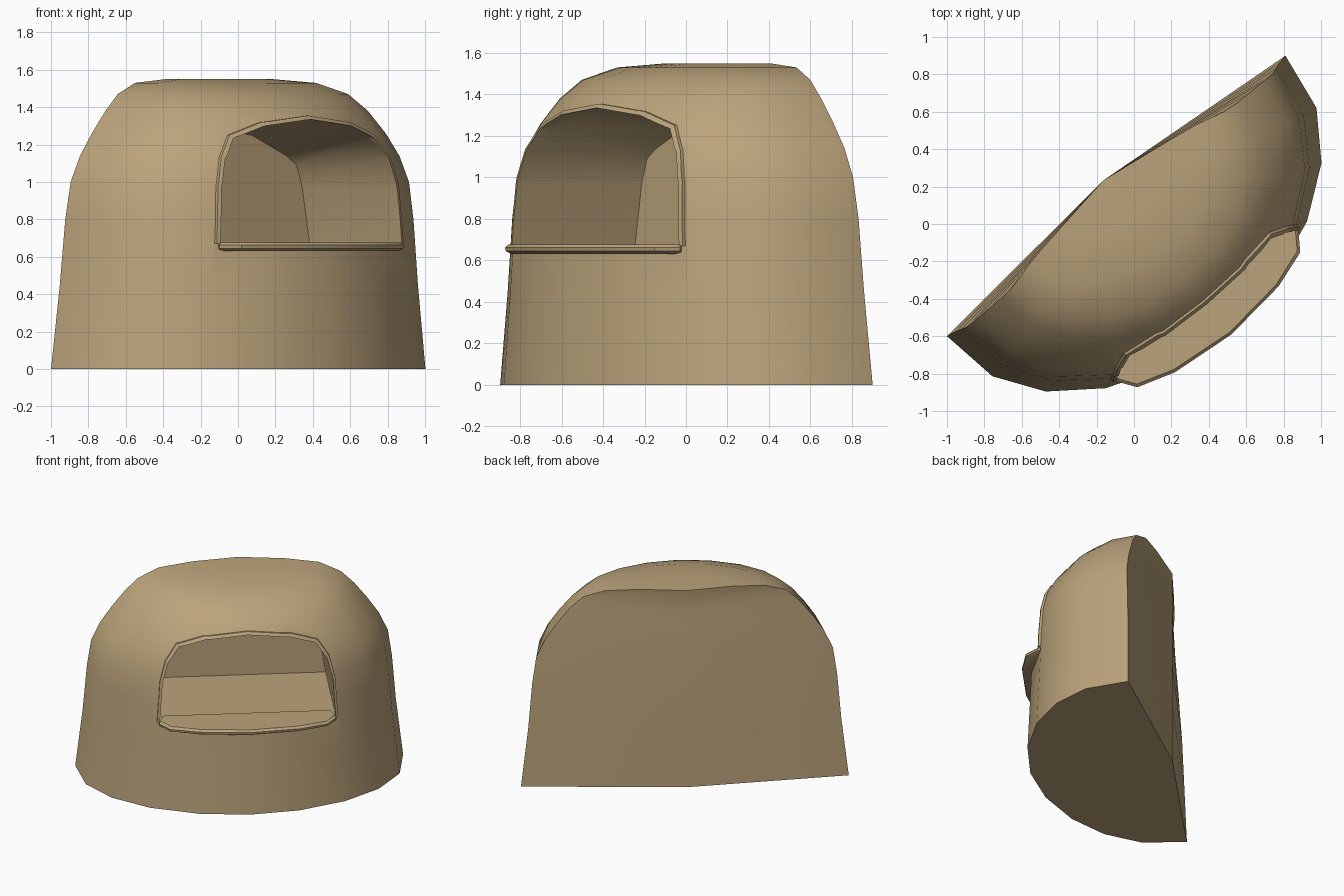
import bpy, bmesh, math
from mathutils import Vector

if "Cube" in bpy.data.objects:
    bpy.data.objects.remove(bpy.data.objects["Cube"])

# Local frame: u runs along the flat back wall, v points out through the opening
U, V, O = Vector((0.77, 0.638, 0)), Vector((0.638, -0.77, 0)), Vector((-0.095, 0.15, 0))

def P(u, v, z):
    return O + U * u + V * v + Vector((0, 0, z))

clay = bpy.data.materials.new("tan_clay")
clay.diffuse_color = (0.50, 0.37, 0.20, 1)
clay.use_nodes = True
clay.node_tree.nodes["Principled BSDF"].inputs["Base Color"].default_value = clay.diffuse_color

def loft(name, rings):
    """Closed solid from equal-length rings of (u, v, z)."""
    bm = bmesh.new()
    vs = [[bm.verts.new(P(*p)) for p in r] for r in rings]
    n = len(vs[0])
    for a, b in zip(vs, vs[1:]):
        for i in range(n):
            j = (i + 1) % n
            bm.faces.new((a[i], a[j], b[j], b[i]))
    bm.faces.new(vs[0])
    bm.faces.new(vs[-1])
    bmesh.ops.recalc_face_normals(bm, faces=bm.faces)
    me = bpy.data.meshes.new(name)
    bm.to_mesh(me)
    bm.free()
    me.materials.append(clay)
    ob = bpy.data.objects.new(name, me)
    bpy.context.collection.objects.link(ob)
    return ob

def mirrored(half):
    """Half profile starting at the edge and ending on the centre line."""
    return [(-p[0],) + tuple(p[1:]) for p in half] + list(half[-2::-1])

# Domed body: half-oval footprint shrinking with height
foot = mirrored([(1.175, 0), (1.125, .32), (.957, .565), (.70, .755), (.36, .885), (0, .93)])
# z, scale along u, scale along v, v of the wall ends
levels = [(0, 1, 1, 0), (.45, .955, .98, .01), (.8, .93, .965, .02), (1.0, .905, .95, .03),
          (1.14, .85, .92, .03), (1.26, .78, .86, .03), (1.38, .70, .76, .03),
          (1.47, .62, .63, .02), (1.53, .49, .42, -.02), (1.55, .28, .17, -.06)]

def dome(name, grow):
    rings = []
    for z, su, sv, lean in levels:
        r = [(u * su * grow, v * sv * grow if v > 0 else lean, z) for u, v in foot]
        rings.append(r + [(0, -.108, z)])
    return loft(name, rings)

body = dome("hollow_body", 1)

# Arched opening: front and back outlines of the niche
front = mirrored([(.63, .67), (.61, .97), (.57, 1.12), (.49, 1.235), (.30, 1.30), (0, 1.335)])
back = mirrored([(.62, .67), (.57, .97), (.53, 1.09), (.46, 1.14), (.22, 1.25), (0, 1.28)])
niche = loft("niche_cutter", [[(u, 1.15, z) for u, z in front],
                              [(u, .62, z) for u, z in front],
                              [(u, 0.0, z) for u, z in back]])

# Slightly raised rim around the opening
rim = dome("rim", 1.018)
wide = [(u * 1.03, .67 + (z - .67) * 1.03) for u, z in front]
arch = loft("rim_cutter", [[(u, 1.15, z) for u, z in wide], [(u, .45, z) for u, z in wide]])

def boolean(ob, other, op):
    m = ob.modifiers.new("bool", 'BOOLEAN')
    m.object, m.operation, m.solver = other, op, 'EXACT'
    bpy.context.view_layer.objects.active = ob
    bpy.ops.object.modifier_apply(modifier=m.name)
    bpy.data.objects.remove(other)

boolean(rim, arch, 'INTERSECT')
boolean(body, rim, 'UNION')
boolean(body, niche, 'DIFFERENCE')

# Sill ledge below the opening, with softened edge
lip = mirrored([(.635, .76), (.565, .86), (.36, .926), (0, .963)])

def sill_ring(z, d):
    return [(u * (1 - d), v - d, z) for u, v in lip] + [(.6, .66, z), (-.6, .66, z)]

sill = loft("sill", [sill_ring(.63, .03), sill_ring(.645, .003),
                     sill_ring(.662, 0), sill_ring(.677, .015)])

for ob in (body, sill):
    bpy.ops.object.select_all(action='DESELECT')
    ob.select_set(True)
    bpy.context.view_layer.objects.active = ob
    bpy.ops.object.shade_smooth_by_angle(angle=math.radians(32))
